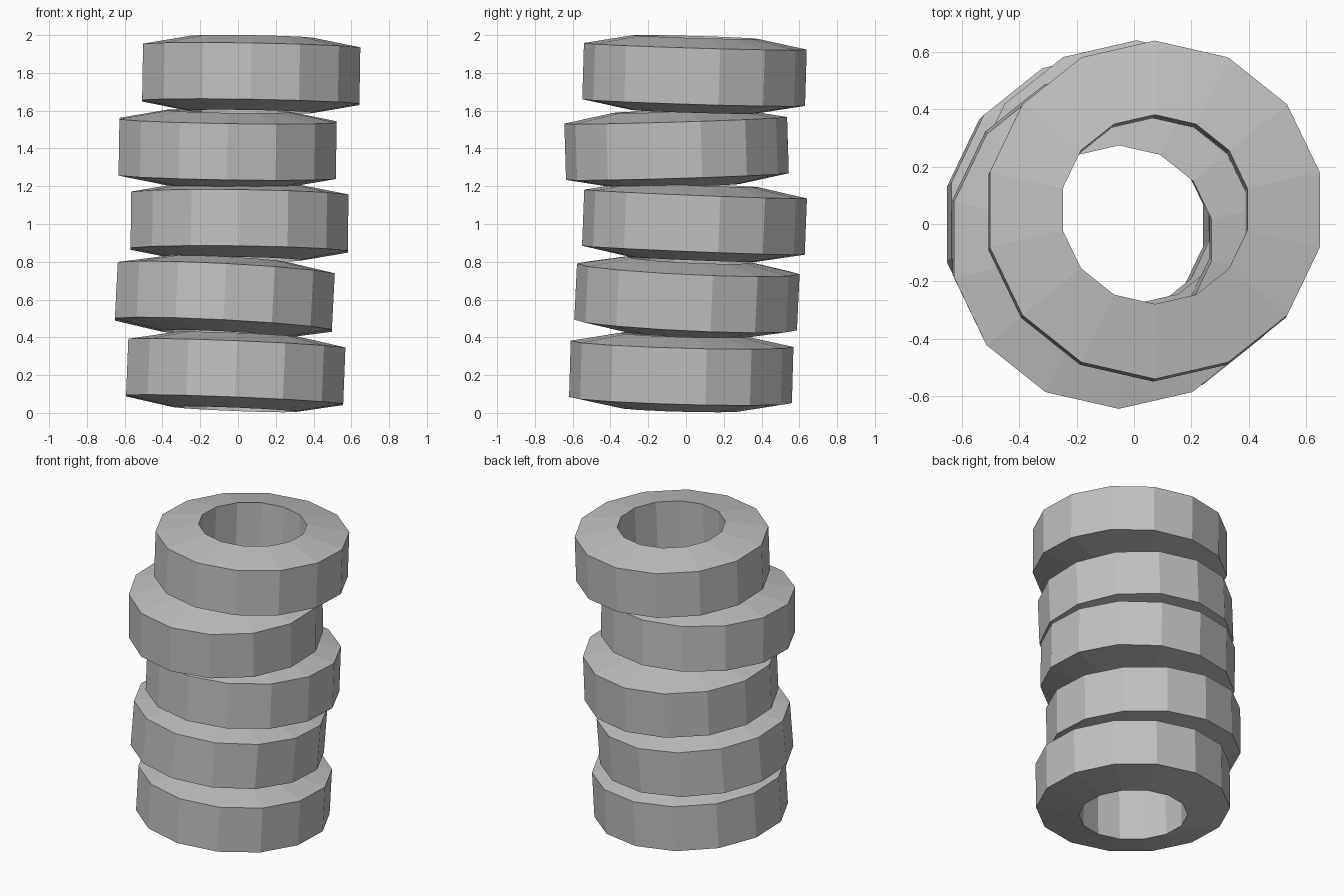
import bpy
import bmesh
from math import cos, sin, tau
from mathutils import Euler

cube = bpy.data.objects.get("Cube")
if cube:
    bpy.data.objects.remove(cube, do_unlink=True)

# One plain grey for the whole stack
grey = bpy.data.materials.new("mid_grey")
grey.use_nodes = True
colour = (0.53, 0.53, 0.53, 1)
grey.diffuse_color = colour
grey.node_tree.nodes["Principled BSDF"].inputs["Base Color"].default_value = colour

SIDES = 14
# Ring cross-section as (radius, height): tread, sloped sidewalls, bore
PROFILE = [(0.33, -0.198), (0.59, -0.149), (0.59, 0.149), (0.33, 0.198)]


def make_tyre(name, location, tilt_x, tilt_y):
    """Lathe the cross-section into a low-poly tyre, then place and tilt it."""
    bm = bmesh.new()
    rings = []
    for i in range(SIDES):
        a = tau * (i + 0.5) / SIDES
        rings.append([bm.verts.new((r * cos(a), r * sin(a), z)) for r, z in PROFILE])
    count = len(PROFILE)
    for i in range(SIDES):
        here, after = rings[i], rings[(i + 1) % SIDES]
        for j in range(count):
            k = (j + 1) % count
            bm.faces.new((here[j], after[j], after[k], here[k]))
    bmesh.ops.recalc_face_normals(bm, faces=bm.faces)
    mesh = bpy.data.meshes.new(name)
    bm.to_mesh(mesh)
    bm.free()
    mesh.materials.append(grey)
    obj = bpy.data.objects.new(name, mesh)
    obj.location = location
    obj.rotation_euler = Euler((tilt_x, tilt_y, 0))
    bpy.context.collection.objects.link(obj)


# Loosely stacked tyres, bottom to top
make_tyre("tyre_bottom", (-0.012, -0.025, 0.217), -0.028, 0.040)
make_tyre("tyre_second", (-0.070, 0.005, 0.614), -0.048, 0.052)
make_tyre("tyre_middle", (0.008, 0.045, 1.010), -0.040, 0.013)
make_tyre("tyre_fourth", (-0.055, -0.050, 1.400), 0.030, 0.016)
make_tyre("tyre_top", (0.070, 0.045, 1.792), -0.030, 0.017)
